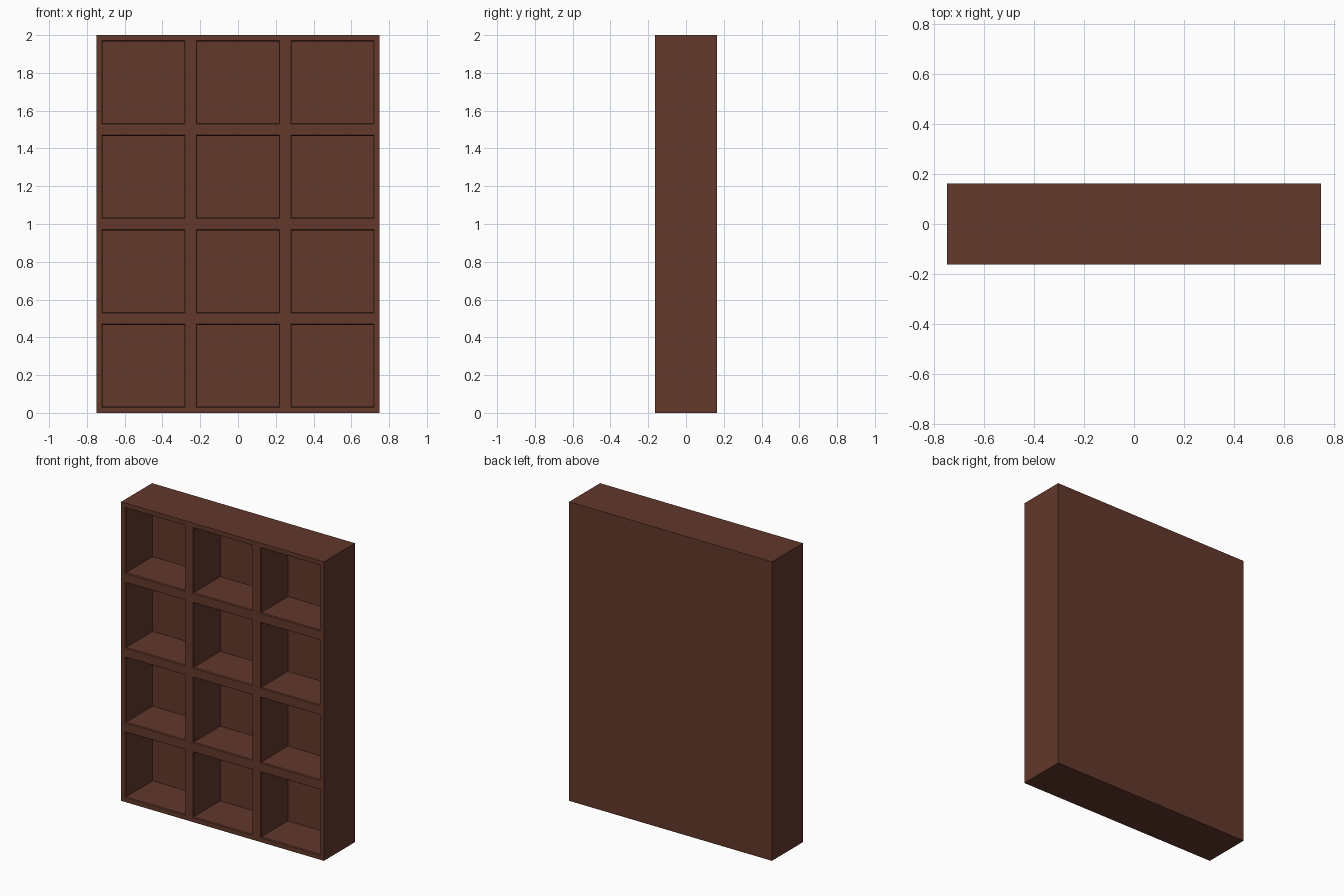
import bpy, bmesh
from math import radians
from mathutils import Matrix

if "Cube" in bpy.data.objects:
    bpy.data.objects.remove(bpy.data.objects["Cube"])

COLS, ROWS = 3, 4
W, H, D = 1.5, 2.0, 0.326      # overall size
FRAME = 0.0415                 # half divider width at the front
LIP = 0.006                    # small chamfer around each opening
POCKET = 0.285                 # compartment depth

bm = bmesh.new()

# front face: one quad per compartment, facing -y
mat = (Matrix.Translation((0, -D / 2, H / 2)) @ Matrix.Rotation(radians(90), 4, 'X')
       @ Matrix.Diagonal((W / 2, H / 2, 1, 1)))
bmesh.ops.create_grid(bm, x_segments=COLS, y_segments=ROWS, size=1, matrix=mat)
cells = bm.faces[:]
rim = [e for e in bm.edges if e.is_boundary]

# outer sides and back panel
ret = bmesh.ops.extrude_edge_only(bm, edges=rim)
new_verts = [g for g in ret["geom"] if isinstance(g, bmesh.types.BMVert)]
bmesh.ops.translate(bm, verts=new_verts, vec=(0, D, 0))
back = [e for e in bm.edges if e.is_boundary]
bmesh.ops.contextual_create(bm, geom=back)

# compartments: divider border, chamfered lip, then straight pocket
bmesh.ops.inset_individual(bm, faces=cells, thickness=FRAME)
for thickness, depth in ((LIP, LIP), (0, POCKET - LIP)):
    bmesh.ops.inset_individual(bm, faces=cells, thickness=thickness)
    verts = list({v for f in cells for v in f.verts})
    bmesh.ops.translate(bm, verts=verts, vec=(0, depth, 0))

bmesh.ops.recalc_face_normals(bm, faces=bm.faces[:])
mesh = bpy.data.meshes.new("cube_shelf")
bm.to_mesh(mesh)
bm.free()

# dark brown wood
wood = bpy.data.materials.new("dark_wood")
wood.diffuse_color = (0.122, 0.040, 0.024, 1)
wood.use_nodes = True
wood.node_tree.nodes["Principled BSDF"].inputs["Base Color"].default_value = wood.diffuse_color
mesh.materials.append(wood)

shelf = bpy.data.objects.new("cube_shelf", mesh)
bpy.context.collection.objects.link(shelf)
